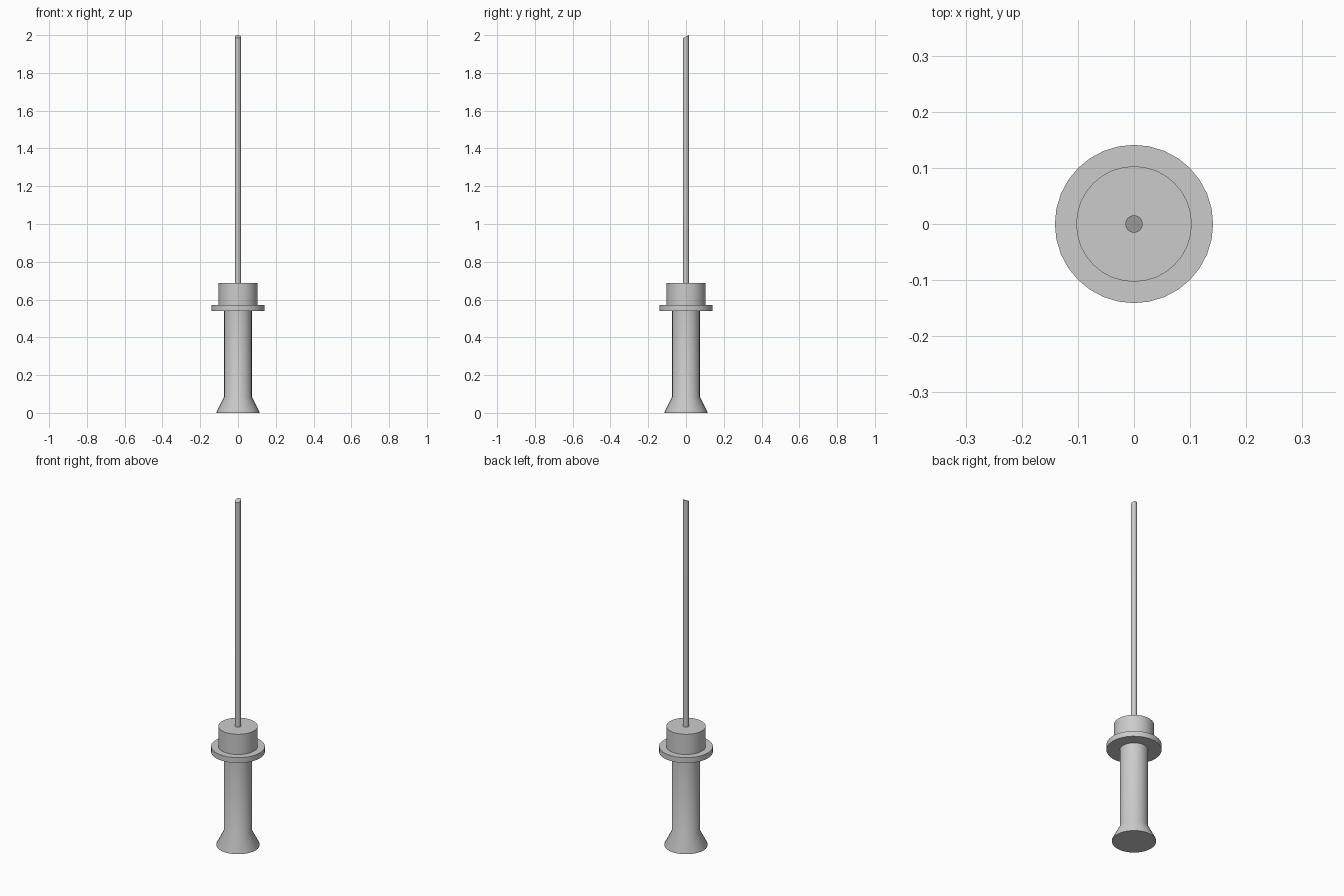
import bpy, bmesh, math

cube = bpy.data.objects.get("Cube")
if cube:
    bpy.data.objects.remove(cube, do_unlink=True)

grey = bpy.data.materials.new("plain grey")
grey.use_nodes = True
colour = (0.6, 0.6, 0.6, 1)
grey.diffuse_color = colour
grey.node_tree.nodes["Principled BSDF"].inputs["Base Color"].default_value = colour


def lathe(name, profile, sides, slant=0):
    """Stack rings of (radius, height), cap both ends; slant tilts the top ring."""
    bm = bmesh.new()
    rings = []
    for i, (r, z) in enumerate(profile):
        ring = []
        for k in range(sides):
            a = 2 * math.pi * k / sides
            x, y = r * math.cos(a), r * math.sin(a)
            lift = slant * (y - r) if i == len(profile) - 1 else 0
            ring.append(bm.verts.new((x, y, z + lift)))
        rings.append(ring)
    for low, high in zip(rings, rings[1:]):
        for k in range(sides):
            n = (k + 1) % sides
            bm.faces.new((low[k], low[n], high[n], high[k]))
    bm.faces.new(rings[0][::-1])
    bm.faces.new(rings[-1])
    mesh = bpy.data.meshes.new(name)
    bm.to_mesh(mesh)
    bm.free()
    mesh.materials.append(grey)
    obj = bpy.data.objects.new(name, mesh)
    bpy.context.collection.objects.link(obj)
    bpy.ops.object.select_all(action="DESELECT")
    obj.select_set(True)
    bpy.context.view_layer.objects.active = obj
    bpy.ops.object.shade_smooth_by_angle(angle=math.radians(35))
    return obj


# Grip with flared foot, guard flange and wide collar in one turned body
lathe("handle", [(0.113, 0), (0.113, 0.006), (0.073, 0.085), (0.073, 0.54),
                 (0.141, 0.54), (0.141, 0.571), (0.103, 0.571), (0.103, 0.688)], 32)

# Long thin rod with its tip cut at a slant, low side to the front
lathe("rod", [(0.0155, 0.68), (0.0155, 2.0)], 24, slant=0.5)
